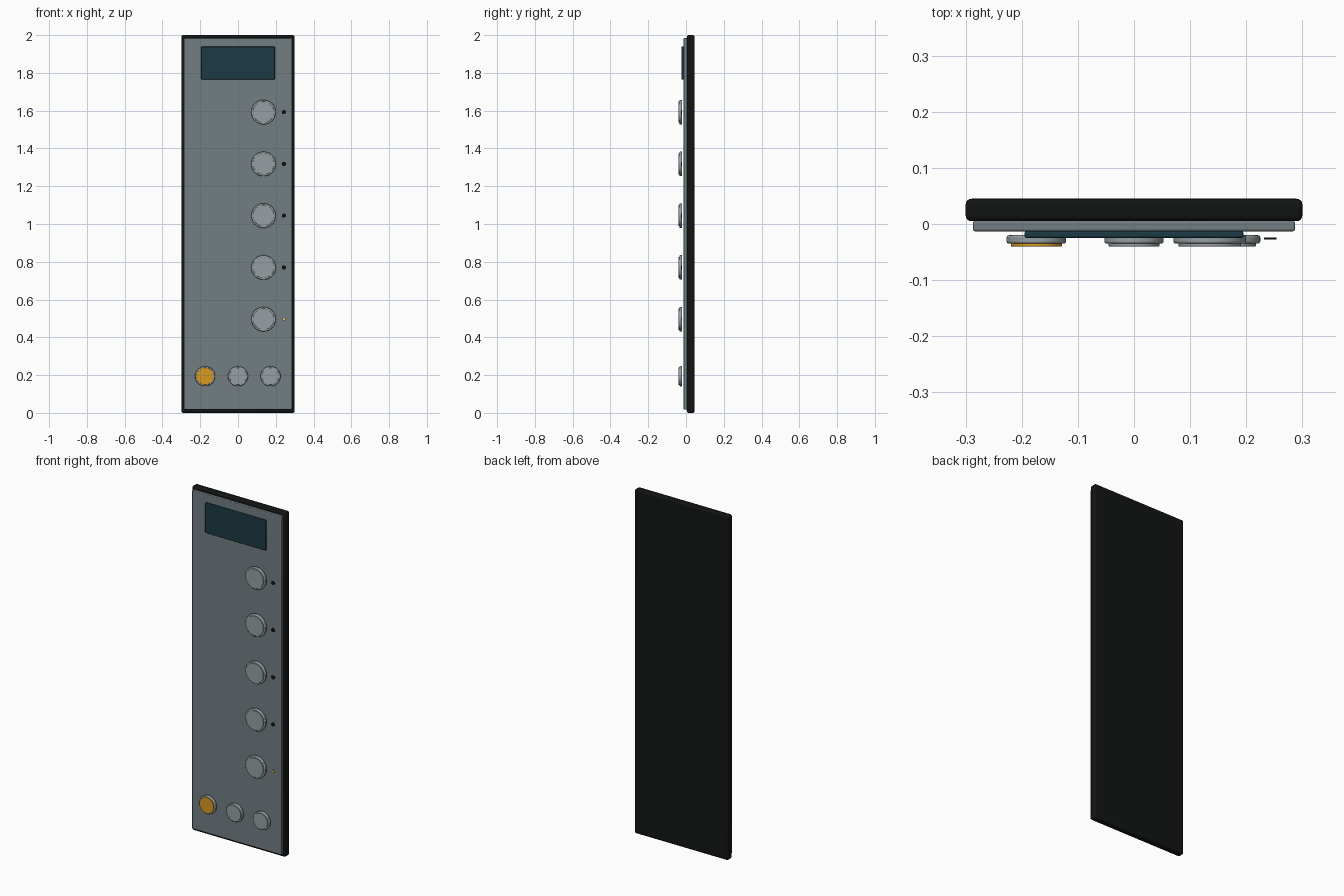
import bpy
import math

if "Cube" in bpy.data.objects:
    bpy.data.objects.remove(bpy.data.objects["Cube"])


def material(name, rgb):
    m = bpy.data.materials.new(name)
    m.diffuse_color = (*rgb, 1)
    m.use_nodes = True
    m.node_tree.nodes["Principled BSDF"].inputs["Base Color"].default_value = m.diffuse_color
    return m


BLACK = material("black_plastic", (0.006, 0.007, 0.007))
STEEL = material("brushed_steel", (0.17, 0.21, 0.225))
SILVER = material("silver", (0.31, 0.35, 0.37))
GLASS = material("screen_glass", (0.012, 0.042, 0.058))
AMBER = material("amber", (0.68, 0.33, 0.015))
LIT = material("lit_lamp", (0.9, 0.6, 0.15))


def finish(ob, name, mat, bevel, segments):
    ob.name = name
    ob.data.materials.append(mat)
    if bevel:
        mod = ob.modifiers.new("soft_edges", "BEVEL")
        mod.width = bevel
        mod.segments = segments
        mod.limit_method = "ANGLE"
        mod.angle_limit = math.radians(40)
    bpy.ops.object.shade_smooth_by_angle(angle=math.radians(35))
    return ob


def slab(name, x, y, z, mat, bevel, segments=3):
    """Box from (min, max) ranges."""
    bpy.ops.mesh.primitive_cube_add(size=1, location=[sum(r) / 2 for r in (x, y, z)])
    ob = bpy.context.object
    ob.scale = [r[1] - r[0] for r in (x, y, z)]
    bpy.ops.object.transform_apply(location=False, rotation=False, scale=True)
    return finish(ob, name, mat, bevel, segments)


def disc(name, x, z, radius, y, mat, bevel=0, sides=48):
    """Round part facing forward, y = (front, back)."""
    bpy.ops.mesh.primitive_cylinder_add(
        vertices=sides, radius=radius, depth=y[1] - y[0],
        location=(x, sum(y) / 2, z), rotation=(math.pi / 2, 0, 0))
    return finish(bpy.context.object, name, mat, bevel, 3)


def button(name, x, z, radius, cap_mat):
    disc(name + "_collar", x, z, radius, (-0.035, -0.020), SILVER, 0.004)
    disc(name + "_cap", x, z, radius * 0.86, (-0.040, -0.034), cap_mat, 0.0015)


# Housing, face plate and screen
slab("back_housing", (-0.30, 0.30), (0.005, 0.045), (0, 2), BLACK, 0.010, 4)
slab("face_plate", (-0.287, 0.287), (-0.013, 0.006), (0.018, 1.984), STEEL, 0.004)
slab("display_screen", (-0.195, 0.195), (-0.025, -0.012), (1.765, 1.94), GLASS, 0.004)

# Column of floor buttons, each with an indicator lamp
for i in range(5):
    z = 0.496 + i * 0.274
    button(f"floor_button_{i + 1}", 0.135, z, 0.065, SILVER)
    lit = i == 0
    disc(f"indicator_lamp_{i + 1}", 0.243, z, 0.008 if lit else 0.011,
         (-0.0275, -0.0245), LIT if lit else BLACK, sides=24)

# Bottom row: alarm and door buttons
for name, x, mat in (("alarm_button", -0.174, AMBER),
                     ("door_open_button", 0, SILVER),
                     ("door_close_button", 0.172, SILVER)):
    button(name, x, 0.194, 0.053, mat)
